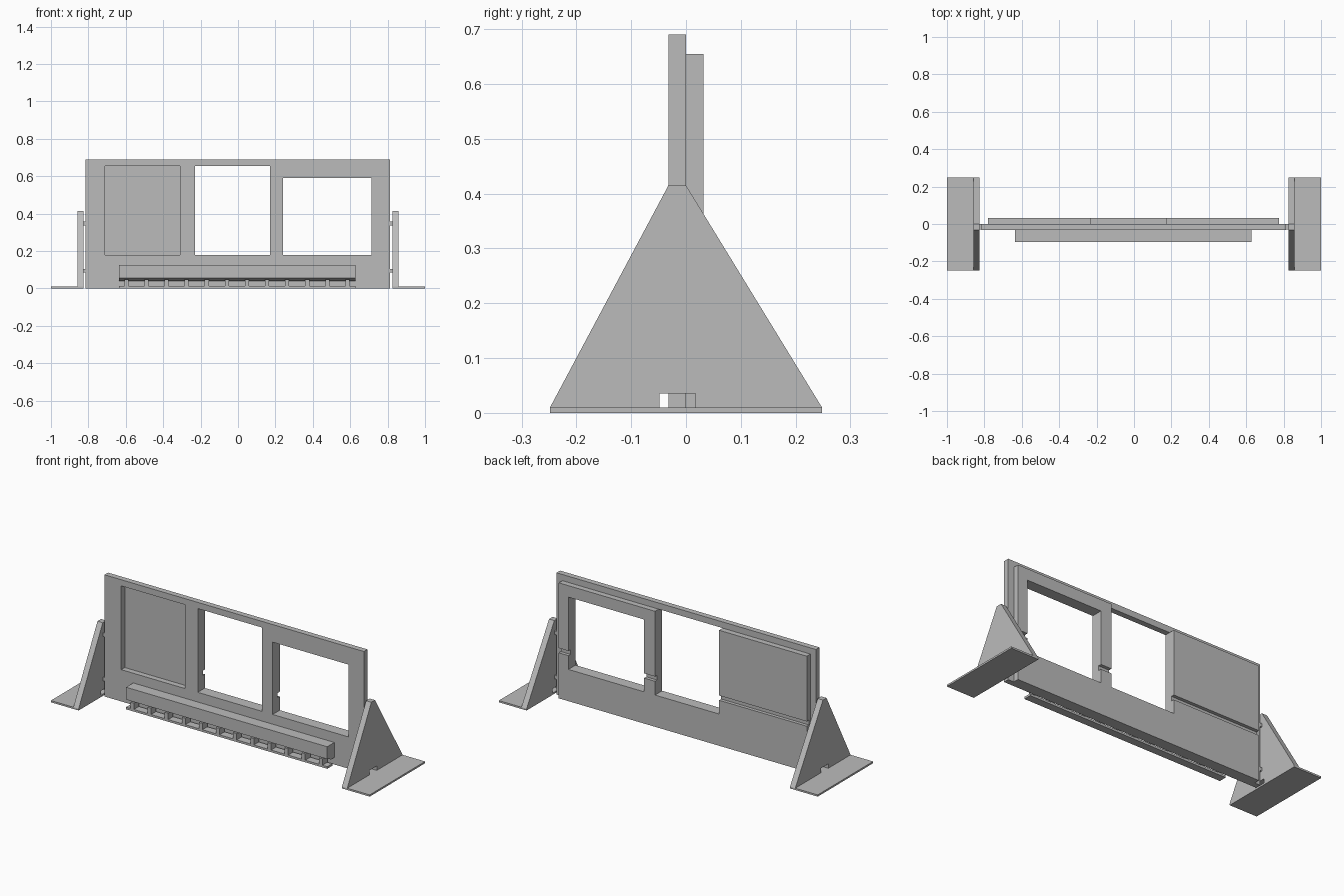
import bpy, bmesh

if "Cube" in bpy.data.objects:
    bpy.data.objects.remove(bpy.data.objects["Cube"])

grey = bpy.data.materials.new("plain grey")
grey.diffuse_color = (0.5, 0.5, 0.5, 1)
grey.use_nodes = True
grey.node_tree.nodes["Principled BSDF"].inputs["Base Color"].default_value = grey.diffuse_color


def prism(name, profile, axis, lo, hi):
    """Extrude a 2D profile along x (profile = y,z) or y (profile = x,z)."""
    bm = bmesh.new()
    place = (lambda p, t: (t, p[0], p[1])) if axis == "x" else (lambda p, t: (p[0], t, p[1]))
    a = [bm.verts.new(place(p, lo)) for p in profile]
    b = [bm.verts.new(place(p, hi)) for p in profile]
    bm.faces.new(a)
    bm.faces.new(b[::-1])
    n = len(profile)
    for i in range(n):
        j = (i + 1) % n
        bm.faces.new((a[j], a[i], b[i], b[j]))
    bmesh.ops.recalc_face_normals(bm, faces=bm.faces[:])
    me = bpy.data.meshes.new(name)
    bm.to_mesh(me)
    bm.free()
    me.materials.append(grey)
    ob = bpy.data.objects.new(name, me)
    bpy.context.collection.objects.link(ob)
    return ob


def box(name, x0, x1, y0, y1, z0, z1):
    return prism(name, [(x0, z0), (x1, z0), (x1, z1), (x0, z1)], "y", y0, y1)


def cut(ob, *bounds):
    """Remove a box from an object and discard the cutter."""
    c = box("cutter", *bounds)
    c.hide_render = True
    m = ob.modifiers.new("cut", "BOOLEAN")
    m.operation, m.solver, m.object = "DIFFERENCE", "EXACT", c
    bpy.context.view_layer.objects.active = ob
    bpy.ops.object.modifier_apply(modifier=m.name)
    bpy.data.objects.remove(c)


# Front panel with three openings
front = box("front_panel", -0.815, 0.812, -0.032, 0, 0, 0.69)
for x0, x1, top in ((-0.71, -0.31, 0.655), (-0.23, 0.172, 0.655), (0.24, 0.715, 0.59)):
    cut(front, x0, x1, -0.1, 0.1, 0.18, top)

# Back panel: closed at the left, open slot in the middle, window at the right
back = box("back_panel", -0.78, 0.776, 0, 0.032, 0, 0.655)
cut(back, -0.23, 0.172, -0.1, 0.1, 0.18, 0.8)
cut(back, 0.24, 0.715, -0.1, 0.1, 0.18, 0.59)
# Long groove across the back
cut(back, -0.9, 0.9, 0.013, 0.1, 0.258, 0.285)

# Tray bar with a sloping underside
prism("tray_bar", [(-0.032, 0.04), (-0.06, 0.04), (-0.096, 0.055),
                   (-0.096, 0.125), (-0.032, 0.125)], "x", -0.635, 0.627)
# Lower rail carried by a row of dividers
box("tray_rail", -0.635, 0.627, -0.096, -0.051, 0, 0.012)
for i in range(12):
    x = -0.597 + i * 0.1075
    box("tray_divider", x - 0.011, x + 0.011, -0.096, -0.051, 0.012, 0.048)

# Feet: upright with a cable notch, flat base and two small pegs per side
for s, side in ((-1, "left"), (1, "right")):
    def span(a, b):
        return sorted((s * a, s * b))
    upright = prism(side + "_foot_upright", [
        (-0.248, 0.01), (-0.048, 0.01), (-0.048, 0.035), (0.017, 0.035),
        (0.017, 0.01), (0.248, 0.01), (0, 0.415), (-0.032, 0.415)], "x", *span(0.826, 0.859))
    box(side + "_foot_base", *span(0.826, 1.0), -0.248, 0.248, 0, 0.01)
    for z in (0.095, 0.347):
        box(side + "_foot_peg", *span(0.811, 0.827), -0.03, 0, z - 0.01, z + 0.01)
